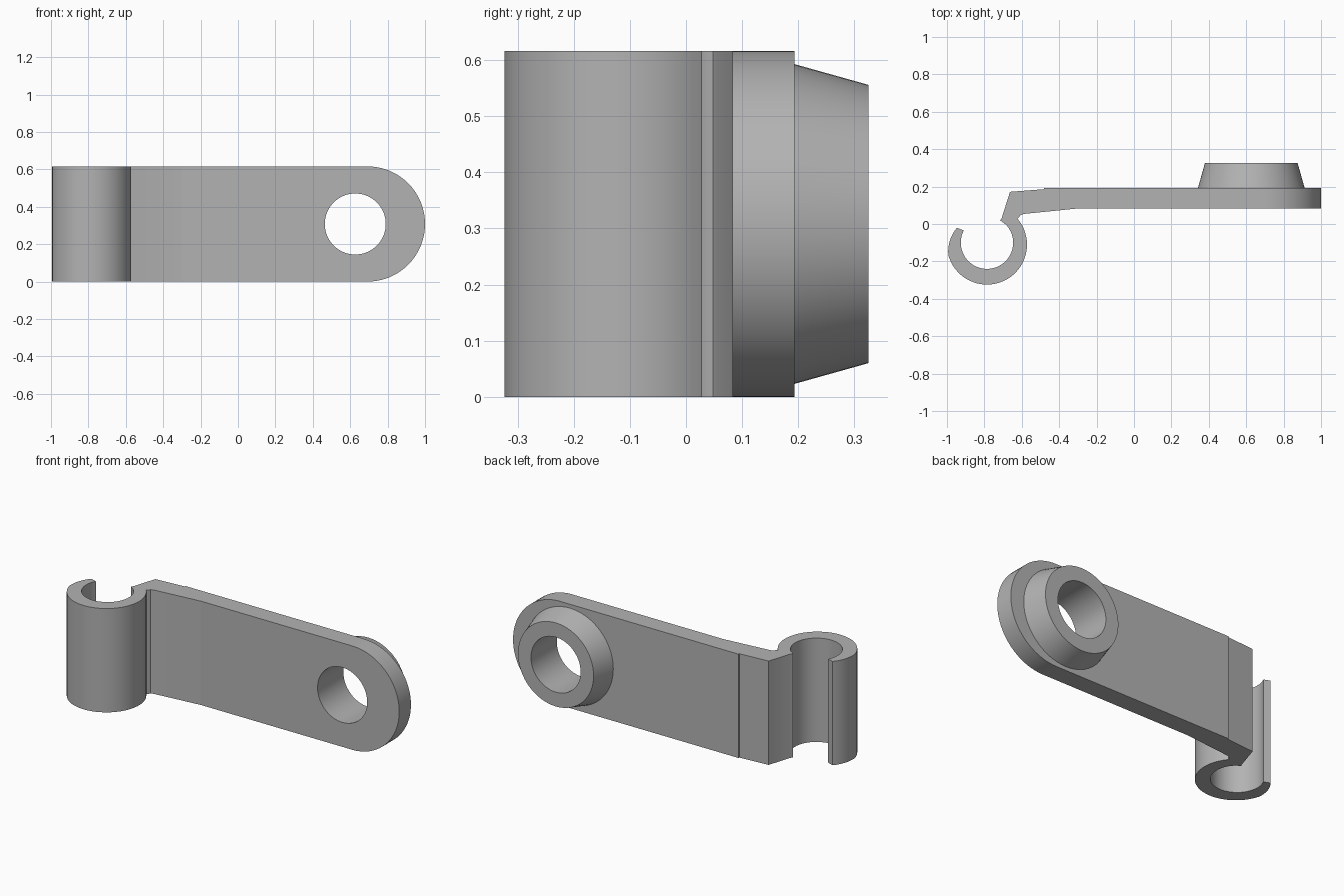
import bpy, bmesh
from math import cos, sin, radians, pi
from mathutils import Vector

cube = bpy.data.objects.get("Cube")
if cube:
    bpy.data.objects.remove(cube)

HEIGHT, FRONT, BACK, TIP = 0.616, 0.083, 0.193, 0.325
MID = HEIGHT / 2
SEAM = -0.30                      # where the bent arm meets the flat plate
BORE_X, BORE_R = 0.627, 0.163

grey = bpy.data.materials.new("plain grey")
grey.use_nodes = True
grey.diffuse_color = (0.45, 0.45, 0.45, 1)
grey.node_tree.nodes["Principled BSDF"].inputs["Base Color"].default_value = grey.diffuse_color


def finish(bm, name):
    bmesh.ops.recalc_face_normals(bm, faces=bm.faces)
    mesh = bpy.data.meshes.new(name)
    bm.to_mesh(mesh)
    bm.free()
    mesh.materials.append(grey)
    obj = bpy.data.objects.new(name, mesh)
    bpy.context.collection.objects.link(obj)
    bpy.ops.object.select_all(action="DESELECT")
    obj.select_set(True)
    bpy.context.view_layer.objects.active = obj
    bpy.ops.object.shade_smooth_by_angle(angle=radians(25))
    return obj


def arc(cx, cy, r0, r1, a0, a1, steps):
    """Points from angle a0 to a1 in degrees, the radius going from r0 to r1."""
    pts = []
    for i in range(steps + 1):
        t = i / steps
        a, r = radians(a0 + (a1 - a0) * t), r0 + (r1 - r0) * t
        pts.append((cx + r * cos(a), cy + r * sin(a)))
    return pts


def ring(bm, pts, y):
    return [bm.verts.new((x, y, z)) for x, z in pts]


def walls(bm, a, b, closed=True):
    n = len(a)
    for i in range(n if closed else n - 1):
        j = (i + 1) % n
        bm.faces.new((a[i], a[j], b[j], b[i]))


def loop_edges(bm, loop):
    edges = []
    for i, v in enumerate(loop):
        w = loop[(i + 1) % len(loop)]
        edges.append(bm.edges.get((v, w)) or bm.edges.new((v, w)))
    return edges


# Open spring clip with its bent neck, drawn in plan and raised to full height
plan = [(SEAM, BACK), (-0.48, BACK), (-0.48, 0.186), (-0.663, 0.172),
        (-0.708, 0.03), (-0.716, 0.02)]
plan += arc(-0.786, -0.10, 0.14, 0.14, 43, -208, 40)
plan += arc(-0.786, -0.11, 0.184, 0.214, 151, 195, 8)
plan += arc(-0.786, -0.11, 0.214, 0.214, 200, 400, 36)
plan += [(-0.615, 0.035), (-0.607, 0.048), (-0.588, 0.054), (SEAM, FRONT)]
bm = bmesh.new()
low = [bm.verts.new((x, y, 0)) for x, y in plan]
high = [bm.verts.new((x, y, HEIGHT)) for x, y in plan]
walls(bm, low, high, closed=False)
bm.faces.new(low)
bm.faces.new(high)
finish(bm, "clip_and_neck")

# Flat plate with a rounded end and a round hole
outline = [(SEAM, 0)] + arc(1 - MID, MID, MID, MID, -90, 90, 40) + [(SEAM, HEIGHT)]
circle = arc(BORE_X, MID, BORE_R, BORE_R, 0, 360, 64)[:-1]
bm = bmesh.new()
outer = [ring(bm, outline, y) for y in (FRONT, BACK)]
inner = [ring(bm, circle, y) for y in (FRONT, BACK)]
walls(bm, *outer, closed=False)
walls(bm, *inner)
for o, i, side in zip(outer, inner, (-1, 1)):
    bmesh.ops.triangle_fill(bm, use_beauty=True, normal=Vector((0, side, 0)),
                            edges=loop_edges(bm, o) + loop_edges(bm, i))
finish(bm, "plate")

# Tapered boss around the hole
bm = bmesh.new()
section = [(BORE_R, BACK), (BORE_R, TIP), (0.248, TIP), (0.285, BACK)]
rings = [ring(bm, arc(BORE_X, MID, r, r, 0, 360, 64)[:-1], y) for r, y in section]
for a, b in zip(rings, rings[1:]):
    walls(bm, a, b)
finish(bm, "boss")
